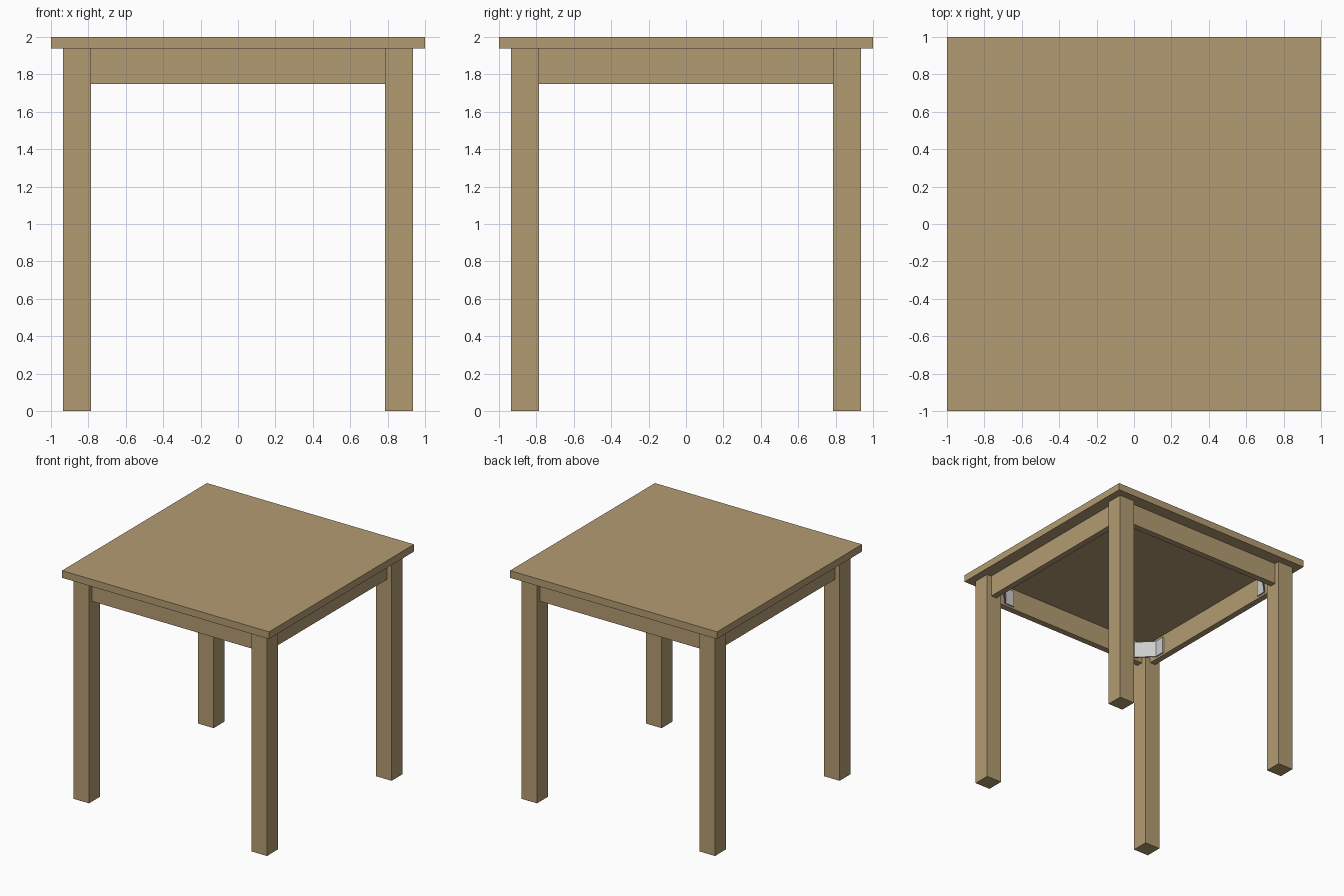
import bpy, bmesh
from math import radians

if "Cube" in bpy.data.objects:
    bpy.data.objects.remove(bpy.data.objects["Cube"])

wood = bpy.data.materials.new("wood")
wood.diffuse_color = (0.45, 0.33, 0.17, 1)
wood.use_nodes = True
wood.node_tree.nodes["Principled BSDF"].inputs["Base Color"].default_value = wood.diffuse_color


def box(name, lo, hi):
    """Wooden box spanning two opposite corners."""
    bm = bmesh.new()
    bmesh.ops.create_cube(bm, size=1)
    for v in bm.verts:
        v.co = [(a + b) / 2 + c * (b - a) for a, b, c in zip(lo, hi, v.co)]
    mesh = bpy.data.meshes.new(name)
    bm.to_mesh(mesh)
    bm.free()
    mesh.materials.append(wood)
    ob = bpy.data.objects.new(name, mesh)
    bpy.context.collection.objects.link(ob)
    return ob


def bracket(name):
    """Bent metal strip: flange, diagonal plate, flange."""
    path = [(0.61, 0.829), (0.70, 0.829), (0.829, 0.70), (0.829, 0.61)]
    bm = bmesh.new()
    low = [bm.verts.new((x, y, 1.765)) for x, y in path]
    high = [bm.verts.new((x, y, 1.91)) for x, y in path]
    for i in range(3):
        bm.faces.new((low[i], low[i + 1], high[i + 1], high[i]))
    mesh = bpy.data.meshes.new(name)
    bm.to_mesh(mesh)
    bm.free()
    ob = bpy.data.objects.new(name, mesh)
    bpy.context.collection.objects.link(ob)
    mod = ob.modifiers.new("thickness", "SOLIDIFY")
    mod.thickness = 0.012
    mod.offset = 0
    return ob


# Table top
box("table_top", (-1, -1, 1.937), (1, 1, 2))

# One leg, apron and corner bracket per side, turned around the centre
corners = ["back_right", "back_left", "front_left", "front_right"]
sides = ["back", "left", "front", "right"]
for i in range(4):
    parts = [
        box(corners[i] + "_leg", (0.785, 0.785, 0), (0.934, 0.934, 1.937)),
        box(sides[i] + "_apron", (-0.785, 0.835, 1.747), (0.785, 0.89, 1.937)),
        bracket(corners[i] + "_bracket"),
    ]
    for ob in parts:
        ob.rotation_euler.z = radians(90 * i)
